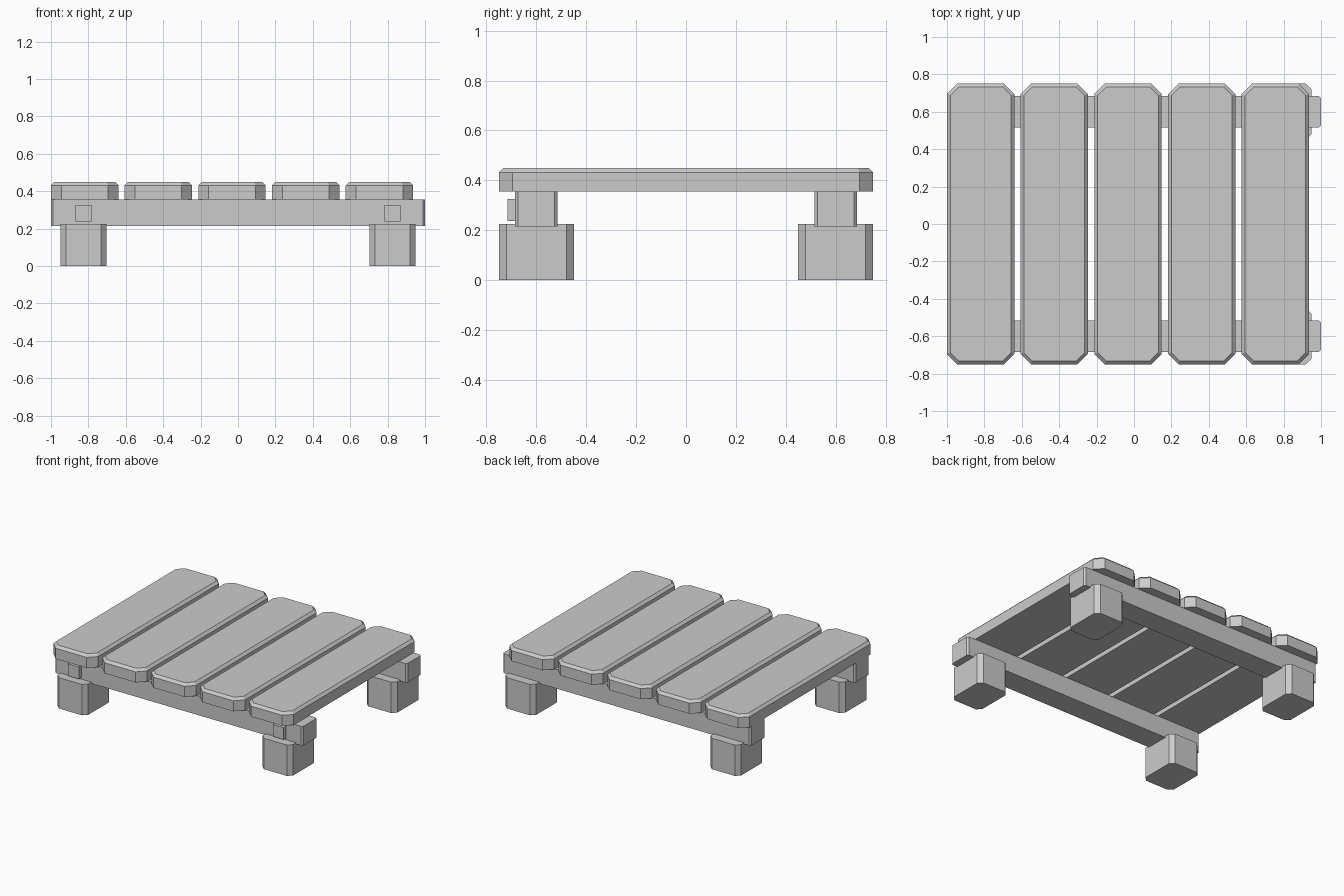
import bpy
import bmesh

old = bpy.data.objects.get("Cube")
if old:
    bpy.data.objects.remove(old, do_unlink=True)

# One flat grey for everything
grey = bpy.data.materials.new("plain_grey")
grey.use_nodes = True
colour = (0.6, 0.6, 0.6, 1)
grey.diffuse_color = colour
grey.node_tree.nodes["Principled BSDF"].inputs["Base Color"].default_value = colour


def block(name, x, y, z, corner=0.0, top_bevel=0.0):
    """Upright block between (min, max) ranges, with cut corners and an optional bevelled top."""
    cx, cy = sum(x) / 2, sum(y) / 2
    hx, hy = (x[1] - x[0]) / 2, (y[1] - y[0]) / 2
    bm = bmesh.new()

    def ring(height, inset):
        a, b = hx - inset, hy - inset
        c = corner - 0.586 * inset
        if corner:
            pts = [(a, b - c), (a - c, b), (c - a, b), (-a, b - c),
                   (-a, c - b), (c - a, -b), (a - c, -b), (a, c - b)]
        else:
            pts = [(a, b), (-a, b), (-a, -b), (a, -b)]
        return [bm.verts.new((px, py, height)) for px, py in pts]

    rings = [ring(z[0], 0), ring(z[1] - top_bevel, 0)]
    if top_bevel:
        rings.append(ring(z[1], top_bevel))
    bm.faces.new(rings[0][::-1])
    bm.faces.new(rings[-1])
    for low, high in zip(rings, rings[1:]):
        n = len(low)
        for i in range(n):
            j = (i + 1) % n
            bm.faces.new((low[i], low[j], high[j], high[i]))
    mesh = bpy.data.meshes.new(name)
    bm.to_mesh(mesh)
    bm.free()
    mesh.materials.append(grey)
    obj = bpy.data.objects.new(name, mesh)
    obj.location = (cx, cy, 0)
    bpy.context.collection.objects.link(obj)
    return obj


# Five top planks, starting flush with the right end of the beams
for i in range(5):
    x0 = -1 + i * 0.394
    block(f"plank_{i + 1}", (x0, x0 + 0.36), (-0.75, 0.75), (0.355, 0.45), 0.055, 0.018)

# Beams and legs, front and back
for depth, s in (("front", -1), ("back", 1)):
    block(f"{depth}_beam", (-1, 1), sorted((s * 0.515, s * 0.685)), (0.215, 0.355), 0.012)
    for side, t in (("right", -1), ("left", 1)):
        block(f"{depth}_{side}_leg", sorted((t * 0.703, t * 0.949)),
              sorted((s * 0.45, s * 0.75)), (0, 0.225), 0.03)

# Square pegs on the front beam
for side, t in (("right", -1), ("left", 1)):
    block(f"{side}_peg", sorted((t * 0.782, t * 0.868)), (-0.716, -0.65), (0.238, 0.326))
